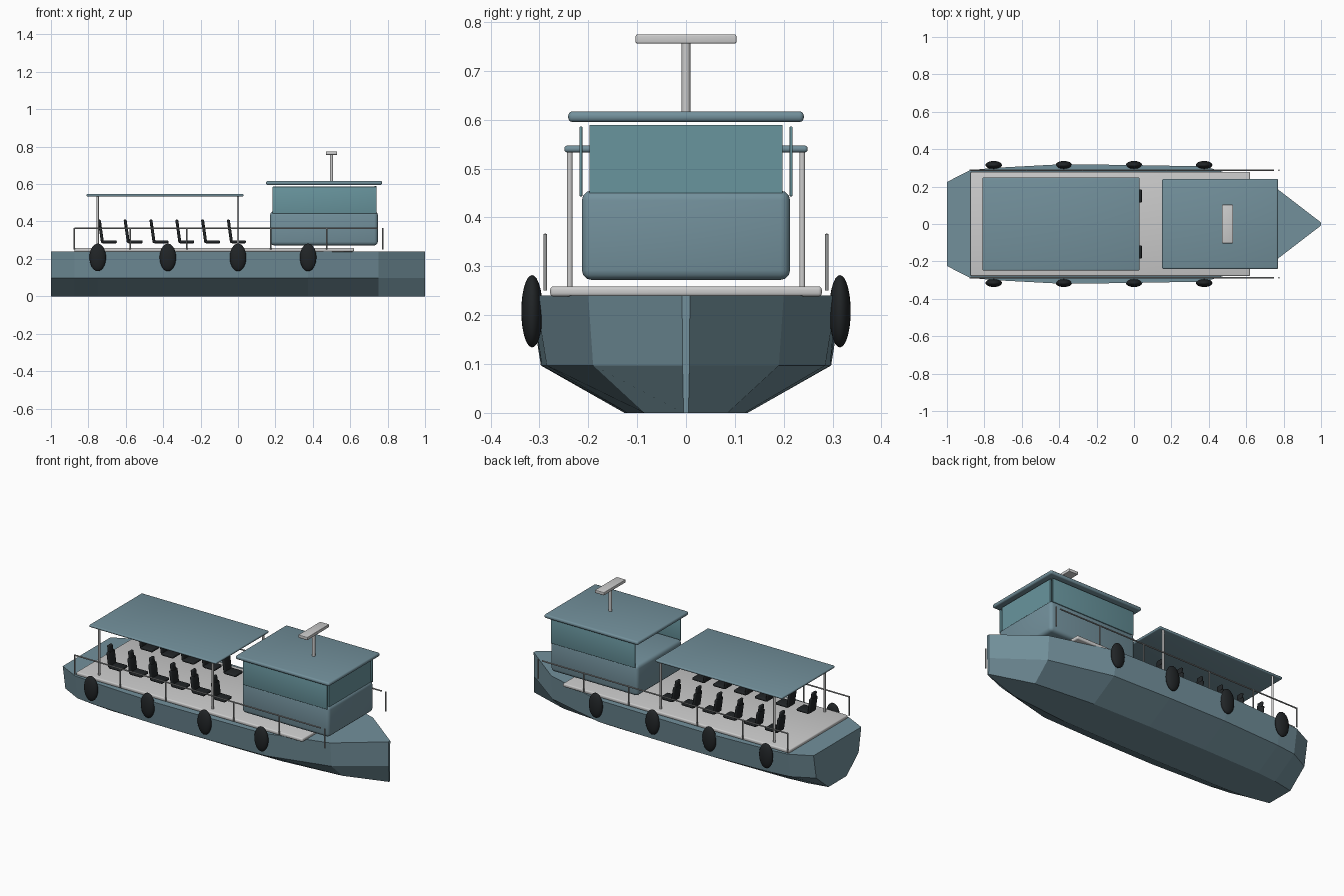
import bpy, bmesh, math
from mathutils import Vector

if "Cube" in bpy.data.objects:
    bpy.data.objects.remove(bpy.data.objects["Cube"])

def material(name, rgb):
    m = bpy.data.materials.new(name)
    m.diffuse_color = (*rgb, 1)
    m.use_nodes = True
    m.node_tree.nodes["Principled BSDF"].inputs["Base Color"].default_value = m.diffuse_color
    return m

BLUE = material("hull_blue", (0.17, 0.28, 0.33))
TEAL = material("window_teal", (0.14, 0.30, 0.34))
PALE = material("pale_grey", (0.52, 0.53, 0.53))
STEEL = material("rail_steel", (0.32, 0.33, 0.33))
BLACK = material("rubber_black", (0.015, 0.018, 0.02))

def finish(name, bm, mat, smooth=True):
    bmesh.ops.recalc_face_normals(bm, faces=bm.faces)
    me = bpy.data.meshes.new(name)
    bm.to_mesh(me)
    bm.free()
    ob = bpy.data.objects.new(name, me)
    bpy.context.collection.objects.link(ob)
    me.materials.append(mat)
    if smooth:
        bpy.ops.object.select_all(action='DESELECT')
        bpy.context.view_layer.objects.active = ob
        ob.select_set(True)
        bpy.ops.object.shade_smooth_by_angle(angle=math.radians(35))
    return ob

def box(name, x, y, z, mat, bevel=0.0):
    bm = bmesh.new()
    bmesh.ops.create_cube(bm, size=1)
    for v in bm.verts:
        v.co = Vector([(r[0] + r[1]) / 2 + c * (r[1] - r[0])
                       for r, c in zip((x, y, z), v.co)])
    if bevel:
        bmesh.ops.bevel(bm, geom=bm.edges[:], offset=bevel, segments=3,
                        profile=0.5, affect='EDGES')
    return finish(name, bm, mat)

def rod(name, a, b, r, mat):
    a, b = Vector(a), Vector(b)
    bm = bmesh.new()
    bmesh.ops.create_cone(bm, cap_ends=True, segments=12, radius1=r, radius2=r,
                          depth=(b - a).length)
    bm.transform(Vector((0, 0, 1)).rotation_difference(b - a).to_matrix().to_4x4())
    bmesh.ops.translate(bm, verts=bm.verts, vec=(a + b) / 2)
    return finish(name, bm, mat)

# Hull: hard-chined sections lofted from transom to stem
# station: x, deck half-width, chine half-width, bottom half-width
stations = [(-1, .225, .20, .085), (-.875, .288, .265, .11), (-.75, .30, .28, .12),
            (-.375, .32, .297, .126), (0, .315, .295, .126),
            (.375, .308, .285, .12), (.75, .20, .19, .085), (1, .008, .007, .005)]
bm = bmesh.new()
rings = []
for x, d, c, k in stations:
    pts = [(k, 0), (c, .097), (d, .24), (-d, .24), (-c, .097), (-k, 0)]
    rings.append([bm.verts.new((x, y, z)) for y, z in pts])
for r, s in zip(rings, rings[1:]):
    for i in range(6):
        j = (i + 1) % 6
        bm.faces.new((r[i], r[j], s[j], s[i]))
bm.faces.new(rings[0])
bm.faces.new(rings[-1])
finish("hull", bm, BLUE, smooth=False)

# Deck
box("deck", (-.875, .62), (-.278, .278), (.238, .259), PALE, .007)

# Wheelhouse: base, front and side window panes, roof
box("cabin_base", (.172, .748), (-.213, .213), (.272, .455), BLUE, .02)
box("front_window", (.73, .74), (-.197, .197), (.45, .589), TEAL)
box("cabin_roof", (.15, .77), (-.241, .241), (.595, .617), BLUE, .009)
for s in (-1, 1):
    ys = sorted((s * .212, s * .218))
    box("side_window", (.185, .74), ys, (.443, .586), TEAL, .002)

# Mast and radar bar
rod("mast", (.5, 0, .61), (.5, 0, .76), .009, PALE)
box("radar_bar", (.47, .53), (-.103, .103), (.756, .774), PALE, .003)

# Passenger canopy
box("canopy", (-.81, .03), (-.249, .249), (.533, .547), BLUE, .006)

for s in (-1, 1):
    for x in (-.75, 0):
        rod("canopy_post", (x, s * .238, .255), (x, s * .238, .536), .006, PALE)
    # Side railing
    y = s * .288
    rod("top_rail", (-.875, y, .363), (.748, y, .363), .004, STEEL)
    for x in (-.875, -.575, -.275, .175, .475, .775):
        rod("rail_post", (x, y, .25), (x, y, .366), .004, STEEL)
    # Fenders
    for x in (-.75, -.375, 0, .375):
        bm = bmesh.new()
        bmesh.ops.create_uvsphere(bm, u_segments=24, v_segments=14, radius=1)
        for v in bm.verts:
            v.co = (x + v.co.x * .044, s * .315 + v.co.y * .022, .208 + v.co.z * .074)
        finish("fender", bm, BLACK)

def lean(ob, x):
    # Tilt a backrest part rearwards
    for v in ob.data.vertices:
        v.co.x = x - (v.co.z - .29) * .14 + (v.co.x - x)

# Seats, facing the bow
for row in range(6):
    x = -.725 + row * .138
    for y in (-.15, .15):
        box("seat_pad", (x - .002, x + .077), (y - .035, y + .035), (.283, .299), BLACK, .006)
        lean(box("seat_back", (x - .008, x + .008), (y - .032, y + .032),
                 (.285, .375), BLACK, .006), x)
        lean(box("headrest", (x - .008, x + .008), (y - .019, y + .019),
                 (.368, .41), BLACK, .006), x)
